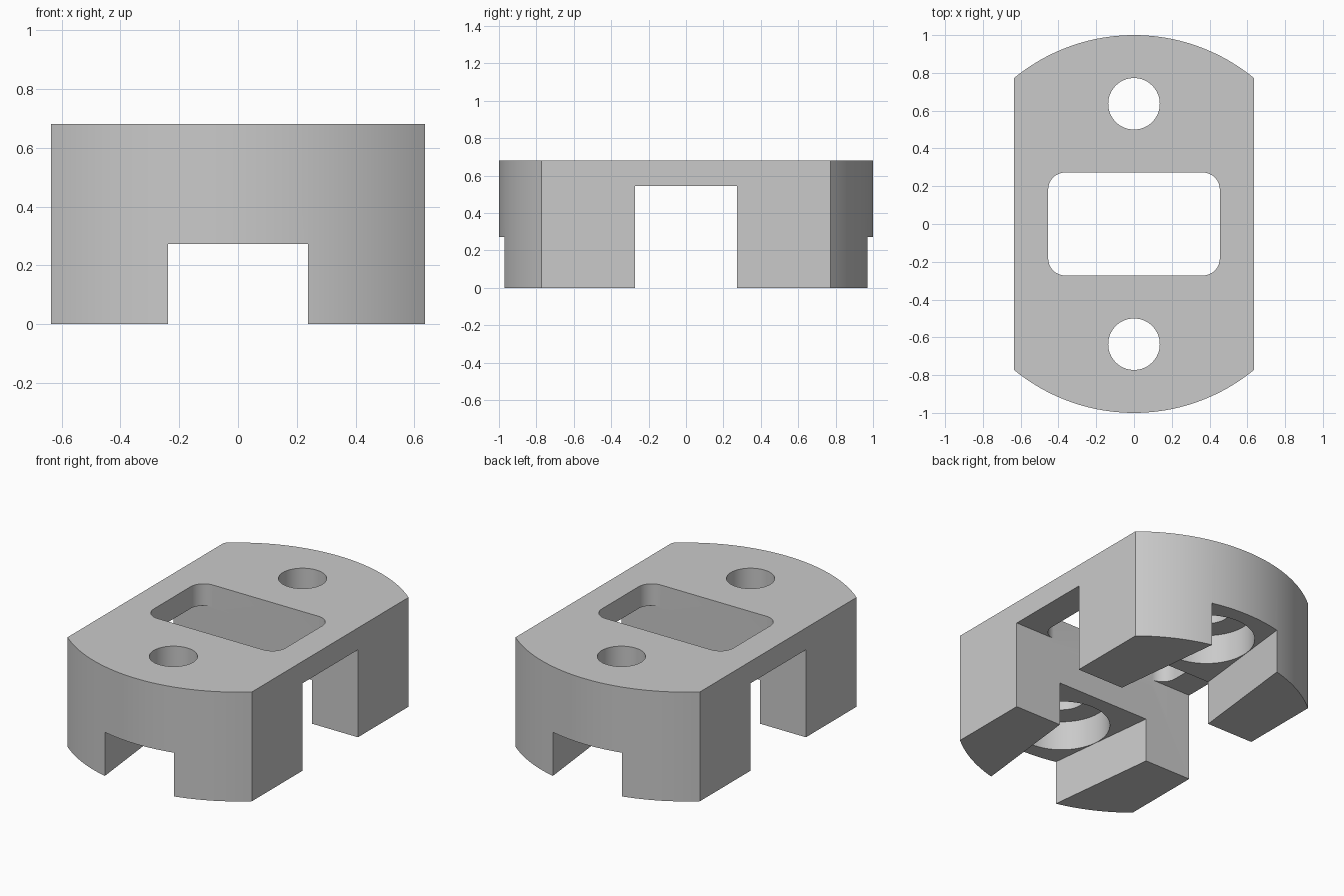
import bpy, bmesh, math

cube = bpy.data.objects.get("Cube")
if cube:
    bpy.data.objects.remove(cube, do_unlink=True)

U = 1 / 22  # design unit

grey = bpy.data.materials.new("light_grey")
grey.use_nodes = True
colour = (0.59, 0.59, 0.59, 1)
grey.diffuse_color = colour
grey.node_tree.nodes["Principled BSDF"].inputs["Base Color"].default_value = colour


def prism(name, outline, z0, z1):
    """Extrude a closed 2D outline from z0 to z1."""
    bm = bmesh.new()
    base = bm.faces.new([bm.verts.new((x, y, z0)) for x, y in outline])
    top = bmesh.ops.extrude_face_region(bm, geom=[base])["geom"]
    verts = [v for v in top if isinstance(v, bmesh.types.BMVert)]
    bmesh.ops.translate(bm, verts=verts, vec=(0, 0, z1 - z0))
    # The base face may be kept inside; its normal is fixed with the rest
    bmesh.ops.recalc_face_normals(bm, faces=bm.faces)
    mesh = bpy.data.meshes.new(name)
    bm.to_mesh(mesh)
    bm.free()
    mesh.materials.append(grey)
    obj = bpy.data.objects.new(name, mesh)
    bpy.context.collection.objects.link(obj)
    return obj


def arc(cx, cy, r, a0, a1, n):
    return [(cx + r * math.cos(a0 + (a1 - a0) * i / n),
             cy + r * math.sin(a0 + (a1 - a0) * i / n)) for i in range(n + 1)]


def circle(cy, r):
    return arc(0, cy, r, 0, math.tau, 64)[:-1]


def rectangle(hx, hy):
    return [(-hx, -hy), (hx, -hy), (hx, hy), (-hx, hy)]


def tapered_channel(side):
    """Channel that narrows from the cross slot towards the round end."""
    taper = (7 - 5.25) / (21.36 - 6)
    half = lambda y: (7 - taper * (y - 6)) * U
    inner, outer = 4, 24
    return [(-half(inner), side * inner * U), (half(inner), side * inner * U),
            (half(outer), side * outer * U), (-half(outer), side * outer * U)]


def rounded_rectangle(hx, hy, r):
    points = []
    for k, (sx, sy) in enumerate([(1, 1), (-1, 1), (-1, -1), (1, -1)]):
        start = k * math.pi / 2
        points += arc(sx * (hx - r), sy * (hy - r), r, start, start + math.pi / 2, 10)
    return points


# Round body with two flat sides
edge = math.acos(14 * U)
outline = arc(0, 0, 1, edge, math.pi - edge, 40)
outline += arc(0, 0, 1, math.pi + edge, math.tau - edge, 40)
body = prism("housing_body", outline, 0, 15 * U)

# Cross slot, window, tapered channels, screw pockets and screw holes
cutters = [
    prism("cross_slot_cutter", rectangle(1, 6 * U), -0.2, 12 * U),
    prism("window_cutter", rounded_rectangle(10 * U, 6 * U, 2 * U), 11 * U, 0.9),
]
for side in (-1, 1):
    centre = side * 14 * U
    cutters += [
        prism("channel_cutter", tapered_channel(side), -0.2, 6 * U),
        prism("screw_pocket_cutter", circle(centre, 6 * U), 3 * U, 10 * U),
        prism("screw_hole_cutter", circle(centre, 3 * U), 4 * U, 0.9),
    ]

for cutter in cutters:
    mod = body.modifiers.new(cutter.name, "BOOLEAN")
    mod.operation = "DIFFERENCE"
    mod.solver = "EXACT"
    mod.object = cutter
    cutter.hide_render = True

# Bake the cuts and remove the cutters
bpy.context.view_layer.update()
result = bpy.data.meshes.new_from_object(
    body.evaluated_get(bpy.context.evaluated_depsgraph_get()))
body.modifiers.clear()
body.data = result
for cutter in cutters:
    bpy.data.objects.remove(cutter, do_unlink=True)

# Smooth curved walls, crisp edges
bpy.ops.object.select_all(action="DESELECT")
body.select_set(True)
bpy.context.view_layer.objects.active = body
bpy.ops.object.shade_smooth_by_angle(angle=math.radians(30))
